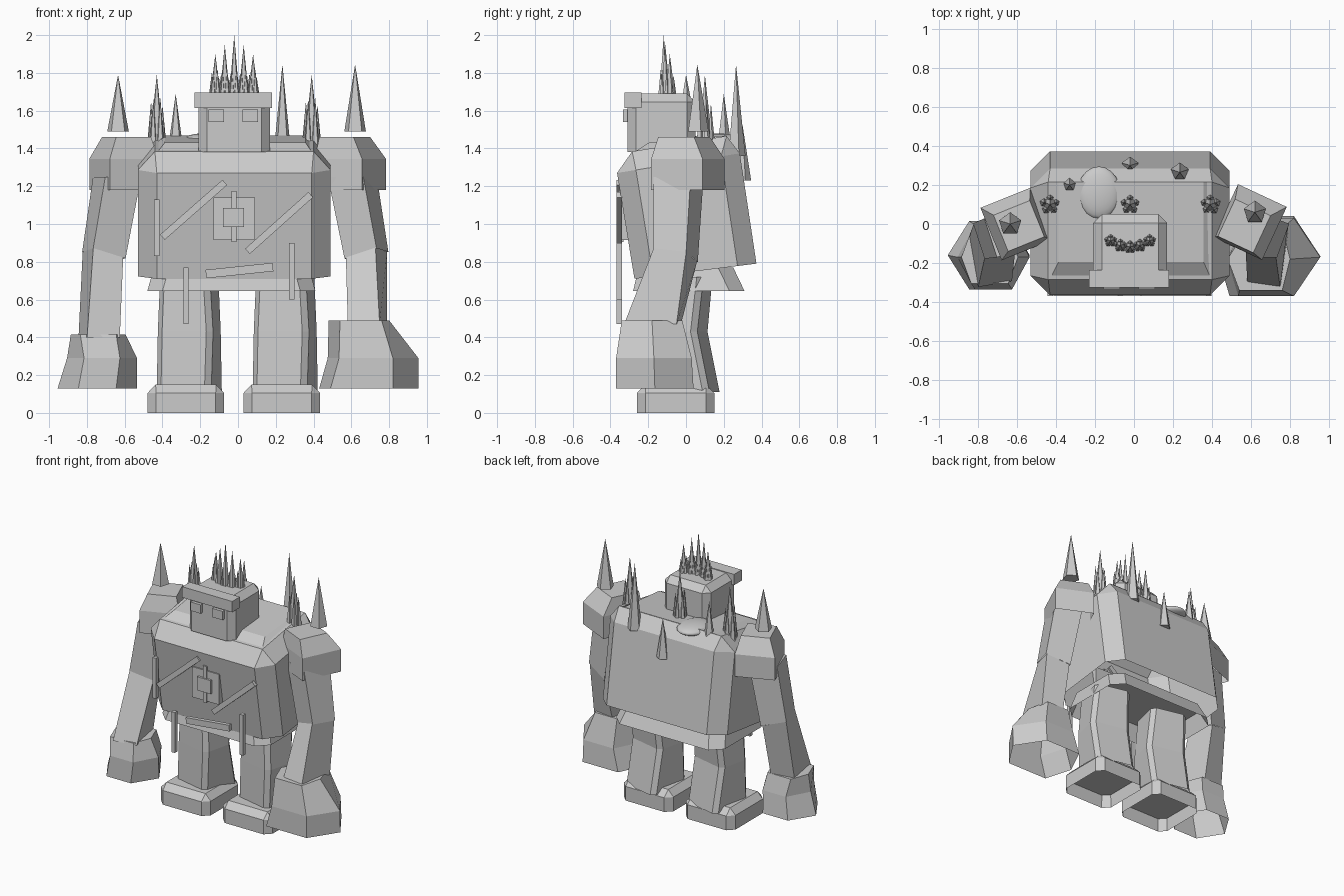
import bpy, bmesh, math
from mathutils import Vector, Matrix

if "Cube" in bpy.data.objects:
    bpy.data.objects.remove(bpy.data.objects["Cube"])

stone = bpy.data.materials.new("grey_stone")
stone.diffuse_color = (0.6, 0.6, 0.6, 1)
stone.use_nodes = True
stone.node_tree.nodes["Principled BSDF"].inputs["Base Color"].default_value = stone.diffuse_color


def finish(name, bm):
    bmesh.ops.remove_doubles(bm, verts=bm.verts, dist=1e-4)
    bmesh.ops.recalc_face_normals(bm, faces=bm.faces)
    me = bpy.data.meshes.new(name)
    bm.to_mesh(me)
    bm.free()
    me.materials.append(stone)
    ob = bpy.data.objects.new(name, me)
    bpy.context.collection.objects.link(ob)
    return ob


def ring(cx, cy, z, hx, hy, cut=(0, 0), rot=0, sx=0, sy=0):
    """Corner-cut rectangle, turned about z; sx and sy are its slopes."""
    a, b = cut
    pts = [(hx, b - hy), (hx, hy - b), (hx - a, hy), (a - hx, hy),
           (-hx, hy - b), (-hx, b - hy), (a - hx, -hy), (hx - a, -hy)]
    m = Matrix.Rotation(math.radians(rot), 2)
    out = []
    for p in pts:
        q = m @ Vector(p)
        out.append((cx + q.x, cy + q.y, z + sx * q.x + sy * q.y))
    return out


def loft(name, rings, recess=0):
    """Skin a stack of rings, open below; recess adds a rim and hollow."""
    bm = bmesh.new()
    rows = [[bm.verts.new(p) for p in r] for r in rings]
    n = len(rows[0])
    for lo, hi in zip(rows, rows[1:]):
        for i in range(n):
            j = (i + 1) % n
            bm.faces.new((lo[i], lo[j], hi[j], hi[i]))
    bm.faces.new(rows[-1])
    if recess:
        base = bm.faces.new(rows[0][::-1])
        bmesh.ops.inset_region(bm, faces=[base], thickness=0.05)
        bmesh.ops.inset_region(bm, faces=[base], thickness=0.002)
        for v in base.verts:
            v.co.z += recess
    return finish(name, bm)


def box(name, x0, x1, y0, y1, z0, z1):
    bm = bmesh.new()
    bmesh.ops.create_cube(bm, size=1, matrix=Matrix.LocRotScale(
        Vector((x0 + x1, y0 + y1, z0 + z1)) / 2, None, Vector((x1 - x0, y1 - y0, z1 - z0))))
    return finish(name, bm)


def bar(name, x0, z0, x1, z1, width, y=-0.353):
    """Flat slat on the front between two points."""
    bm = bmesh.new()
    rot = Matrix.Rotation(-math.atan2(z1 - z0, x1 - x0), 3, 'Y').to_quaternion()
    bmesh.ops.create_cube(bm, size=1, matrix=Matrix.LocRotScale(
        Vector(((x0 + x1) / 2, y, (z0 + z1) / 2)), rot,
        Vector((math.hypot(x1 - x0, z1 - z0), 0.03, width))))
    return finish(name, bm)


def spike(name, x, y, z0, z1, r):
    bm = bmesh.new()
    bmesh.ops.create_cone(bm, cap_ends=True, segments=5, radius1=r, radius2=0, depth=z1 - z0,
                          matrix=Matrix.Translation((x, y, (z0 + z1) / 2)))
    return finish(name, bm)


def cluster(name, x, y, z0, z1, r, side_z, spread):
    """Tall spike ringed by five short ones."""
    spike(name, x, y, z0, z1, r)
    for k in range(5):
        a = math.tau * (k + 0.25) / 5
        spike(name + "_side", x + spread * math.cos(a), y + spread * math.sin(a),
              z0, side_z + 0.01 * k, r * 0.55)


# Torso leaning forward, with bevelled top and collar
C = (0.1, 0.1)
loft("torso", [ring(-0.02, 0.05, 0.75, 0.51, 0.323, C, sy=0.124),
               ring(-0.02, -0.04, 1.322, 0.51, 0.325, C, sy=0.16),
               ring(-0.02, -0.035, 1.425, 0.42, 0.25, sy=0.163)])
loft("collar", [ring(-0.017, -0.025, 1.425, 0.405, 0.24, sy=0.16),
                ring(-0.015, 0.01, 1.45, 0.372, 0.205, sy=0.09)])
loft("hips", [ring(-0.035, 0.015, 0.645, 0.445, 0.295, (0.08, 0.08)),
              ring(-0.035, 0.0, 0.77, 0.41, 0.25, (0.08, 0.08))])

# Bevelled head, brow and eyes
H = (0.045, 0.045)
loft("head", [ring(-0.02, -0.13, 1.38, 0.19, 0.18, H), ring(-0.02, -0.13, 1.645, 0.19, 0.18, H),
              ring(-0.02, -0.13, 1.69, 0.145, 0.135)])
box("brow", -0.23, 0.18, -0.325, -0.235, 1.615, 1.695)
for side, x in (("left", -0.115), ("right", 0.065)):
    box(side + "_eye", x - 0.042, x + 0.042, -0.333, -0.3, 1.54, 1.605)

# Crown of spike clusters in an arc
for i in range(-2, 3):
    cluster("crown_spike", -0.02 + 0.05 * i, -0.118 + 0.008 * i * i, 1.68,
            2.0 - 0.05 * abs(i), 0.028, 1.78, 0.02)

# Shoulder, back and arm spikes
for x, y, z0, z1, r in ((-0.635, 0, 1.49, 1.79, 0.06), (0.62, 0.06, 1.49, 1.845, 0.06),
                        (-0.33, 0.2, 1.44, 1.69, 0.036), (0.235, 0.265, 1.36, 1.845, 0.05),
                        (-0.02, 0.30, 1.23, 1.52, 0.045)):
    spike("back_spike", x, y, z0, z1, r)
for x in (-0.43, -0.02, 0.39):
    cluster("cluster_spike", x, 0.1, 1.39, 1.79, 0.045, 1.63, 0.032)

# Low smooth mound behind the head
bm = bmesh.new()
bmesh.ops.create_uvsphere(bm, u_segments=20, v_segments=12, radius=1, matrix=Matrix.LocRotScale(
    Vector((-0.18, 0.16, 1.445)), None, Vector((0.11, 0.135, 0.035))))
for f in bm.faces:
    f.smooth = True
finish("mound", bm)

# Chest emblem and slats
box("emblem_plate", -0.13, 0.09, -0.352, -0.3, 0.915, 1.14)
box("emblem_core", -0.08, 0.033, -0.368, -0.34, 0.985, 1.085)
box("emblem_bar", -0.035, -0.008, -0.36, -0.33, 0.905, 1.175)
for p in ((-0.4, 0.93, -0.07, 1.22, 0.037), (0.05, 0.855, 0.385, 1.155, 0.037),
          (-0.17, 0.735, 0.185, 0.772, 0.045), (-0.275, 0.47, -0.275, 0.77, 0.028),
          (0.285, 0.6, 0.285, 0.9, 0.028), (-0.43, 0.83, -0.43, 1.13, 0.028)):
    bar("slat", *p)

# Legs and hollow feet
L = (0.03, 0.03)
for side, x in (("left", -0.258), ("right", 0.25)):
    loft(side + "_leg", [ring(x, 0.0, 0.11, 0.148, 0.155, L, -13),
                         ring(x, -0.03, 0.43, 0.15, 0.12, L, -13),
                         ring(x, -0.01, 0.72, 0.135, 0.13, L, -13)])
    F = (0.045, 0.045)
    fx = x - 0.018
    loft(side + "_foot", [ring(fx, -0.055, 0, 0.203, 0.205, F),
                          ring(fx, -0.055, 0.105, 0.203, 0.205, F),
                          ring(fx, -0.055, 0.15, 0.16, 0.16)], recess=0.1)

# Arms: left hangs lower than right
loft("left_shoulder", [ring(-0.605, 0.0, 1.18, 0.138, 0.145, rot=22),
                       ring(-0.605, 0.0, 1.345, 0.138, 0.145, rot=22),
                       ring(-0.59, -0.01, 1.46, 0.10, 0.10, rot=22)])
loft("right_shoulder", [ring(0.595, 0.01, 1.18, 0.138, 0.15, rot=-25),
                        ring(0.595, 0.01, 1.345, 0.138, 0.15, rot=-25),
                        ring(0.565, -0.01, 1.46, 0.10, 0.105, rot=-25)])
loft("left_upper_arm", [ring(-0.71, -0.06, 0.835, 0.09, 0.095, rot=18, sx=-0.25, sy=-0.2),
                        ring(-0.64, -0.04, 1.25, 0.10, 0.105, rot=18)])
loft("right_upper_arm", [ring(0.68, -0.055, 0.835, 0.09, 0.092, rot=-20, sx=0.25, sy=-0.2),
                         ring(0.605, -0.04, 1.25, 0.10, 0.105, rot=-20)])
loft("left_forearm", [ring(-0.735, -0.18, 0.40, 0.088, 0.13, rot=10),
                      ring(-0.715, -0.06, 0.84, 0.083, 0.092, rot=18, sx=-0.25, sy=-0.25)])
loft("right_forearm", [ring(0.685, -0.177, 0.47, 0.085, 0.14, rot=-8),
                       ring(0.68, -0.055, 0.84, 0.083, 0.09, rot=-20, sx=0.25, sy=-0.25)])
loft("left_hand", [ring(-0.745, -0.16, 0.13, 0.21, 0.175, (0.11, 0.175)),
                   ring(-0.72, -0.17, 0.29, 0.185, 0.165, (0.09, 0.165)),
                   ring(-0.74, -0.17, 0.415, 0.145, 0.135, (0.05, 0.135))])


def hand_ring(z, outer, front, inner, y0, y1):
    ym = (y0 + y1) / 2
    return [(outer, ym, z), (front, y1, z), (inner + 0.1, y1, z),
            (inner, ym, z), (inner + 0.06, y0, z), (front, y0, z)]


loft("right_hand", [hand_ring(0.13, 0.955, 0.82, 0.43, -0.37, 0.04),
                    hand_ring(0.29, 0.955, 0.82, 0.475, -0.37, 0.03),
                    hand_ring(0.49, 0.80, 0.76, 0.48, -0.34, -0.02)])
